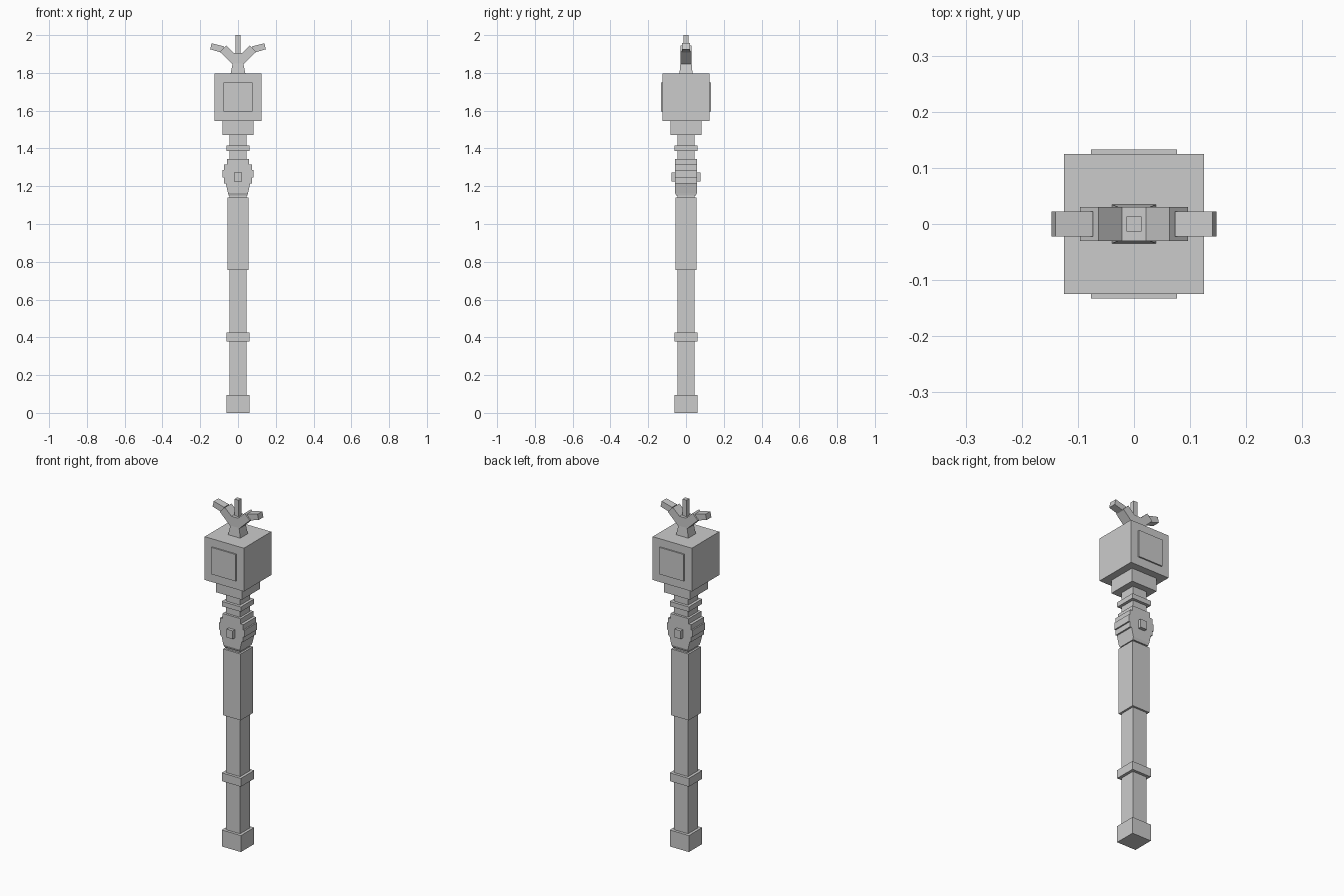
import bpy, bmesh

cube = bpy.data.objects.get("Cube")
if cube:
    bpy.data.objects.remove(cube, do_unlink=True)

grey = bpy.data.materials.new("plain grey")
grey.use_nodes = True
colour = (0.6, 0.6, 0.6, 1)
grey.diffuse_color = colour
grey.node_tree.nodes["Principled BSDF"].inputs["Base Color"].default_value = colour


def finish(name, bm):
    bmesh.ops.recalc_face_normals(bm, faces=bm.faces)
    mesh = bpy.data.meshes.new(name)
    bm.to_mesh(mesh)
    bm.free()
    mesh.materials.append(grey)
    obj = bpy.data.objects.new(name, mesh)
    bpy.context.collection.objects.link(obj)
    return obj


def block(name, hx, hy, z0, z1, top=None, y=0):
    """Box from half sizes and heights; top gives other half sizes for a taper."""
    bm = bmesh.new()
    bmesh.ops.create_cube(bm, size=2)
    for v in bm.verts:
        upper = v.co.z > 0
        sx, sy = top if top and upper else (hx, hy)
        v.co = (v.co.x * sx, v.co.y * sy + y, z1 if upper else z0)
    return finish(name, bm)


def prism(name, outline, depth, side):
    """Extrude an x, z outline through y, on the chosen side."""
    bm = bmesh.new()
    face = bm.faces.new([bm.verts.new((x * side, -depth, z)) for x, z in outline])
    new = bmesh.ops.extrude_face_region(bm, geom=[face])["geom"]
    verts = [g for g in new if isinstance(g, bmesh.types.BMVert)]
    bmesh.ops.translate(bm, verts=verts, vec=(0, 2 * depth, 0))
    return finish(name, bm)


# Shaft, pommel, grip and rings
block("shaft", 0.045, 0.045, 0.05, 1.5)
block("pommel", 0.061, 0.061, 0, 0.095)
block("lower_ring", 0.061, 0.061, 0.377, 0.425)
block("grip", 0.056, 0.056, 0.757, 1.14)
block("upper_ring", 0.061, 0.061, 1.387, 1.415)

# Stepped knot above the grip
block("knot_foot", 0.05, 0.052, 1.15, 1.165, top=(0.053, 0.058))
block("knot_taper", 0.053, 0.058, 1.165, 1.215, top=(0.065, 0.058))
block("knot_lower_step", 0.074, 0.058, 1.215, 1.245)
block("knot_middle_step", 0.082, 0.058, 1.245, 1.285)
block("knot_upper_step", 0.074, 0.058, 1.285, 1.315)
block("knot_cap", 0.058, 0.058, 1.315, 1.345)
block("knot_pin", 0.02, 0.077, 1.224, 1.272)

# Square head with raised panels front and back
block("head_collar", 0.082, 0.082, 1.47, 1.546)
block("head", 0.125, 0.125, 1.546, 1.796)
for name, y in (("front_panel", -0.124), ("back_panel", 0.124)):
    block(name, 0.077, 0.009, 1.595, 1.75, y=y)

# Crown: stem, spike and two bent branches
block("crown_stem", 0.04, 0.035, 1.79, 1.85, top=(0.028, 0.03))
block("crown_core", 0.022, 0.03, 1.84, 1.905)
block("crown_spike", 0.013, 0.013, 1.9, 2.0)
for label, side in (("left", 1), ("right", -1)):
    prism(label + "_branch",
          [(0, 1.83), (0.03, 1.848), (0.096, 1.912), (0.063, 1.945), (0, 1.885)],
          0.03, side)
    prism(label + "_branch_tip",
          [(0.08, 1.905), (0.147, 1.925), (0.14, 1.957), (0.073, 1.94)],
          0.022, side)
